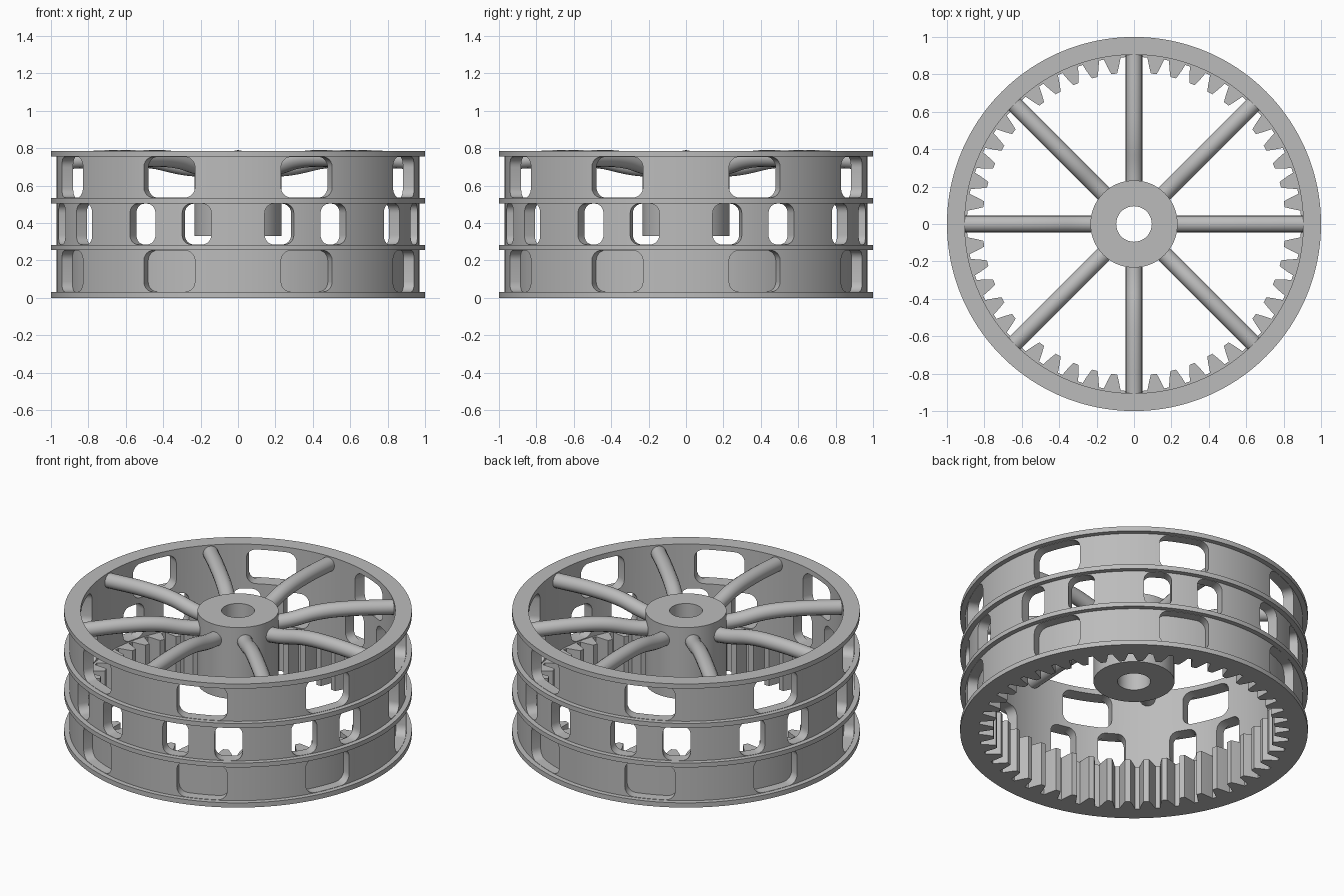
import bpy, bmesh, math
from mathutils import Matrix, Vector

if "Cube" in bpy.data.objects:
    bpy.data.objects.remove(bpy.data.objects["Cube"])

metal = bpy.data.materials.new("plain grey")
metal.diffuse_color = (0.5, 0.5, 0.5, 1)
metal.use_nodes = True
metal.node_tree.nodes["Principled BSDF"].inputs["Base Color"].default_value = metal.diffuse_color


def add_object(name, bm):
    bmesh.ops.recalc_face_normals(bm, faces=bm.faces)
    mesh = bpy.data.meshes.new(name)
    bm.to_mesh(mesh)
    bm.free()
    obj = bpy.data.objects.new(name, mesh)
    bpy.context.collection.objects.link(obj)
    mesh.materials.append(metal)
    return obj


def make_active(obj):
    bpy.ops.object.select_all(action='DESELECT')
    obj.select_set(True)
    bpy.context.view_layer.objects.active = obj


def smooth(obj):
    make_active(obj)
    bpy.ops.object.shade_smooth_by_angle(angle=math.radians(30))


def sweep(name, sections):
    """Join closed (r, z) sections, one per angle, into a ring."""
    bm = bmesh.new()
    loops = [[bm.verts.new((r * math.cos(a), r * math.sin(a), z)) for r, z in pts]
             for a, pts in sections]
    for i, cur in enumerate(loops):
        nxt = loops[(i + 1) % len(loops)]
        for j in range(len(cur)):
            k = (j + 1) % len(cur)
            bm.faces.new((cur[j], cur[k], nxt[k], nxt[j]))
    return add_object(name, bm)


def lathe(name, profile, steps):
    return sweep(name, [(math.tau * i / steps, profile) for i in range(steps)])


# Rim: thin drum with four raised flanges
INNER, WALL, OUTER, TOP = 0.905, 0.97, 1.0, 0.785
flanges = [(0.0, 0.03), (0.255, 0.283), (0.505, 0.534), (0.755, TOP)]
profile = [(INNER, 0.0)]
for i, (low, high) in enumerate(flanges):
    if i:
        profile.append((WALL, low))
    profile += [(OUTER, low), (OUTER, high)]
    if i < 3:
        profile.append((WALL, high))
profile.append((INNER, TOP))
rim = lathe("rim", profile, 192)


# Rounded window cutters, all in one helper mesh
def add_window(bm, degrees, half_w, z0, z1, radius):
    outline = []
    half_h = (z1 - z0) / 2
    for q in range(4):
        sx, sz = (1, -1, -1, 1)[q], (1, 1, -1, -1)[q]
        for s in range(7):
            a = math.radians(90 * q + 15 * s)
            outline.append((sx * (half_w - radius) + radius * math.cos(a),
                            (z0 + z1) / 2 + sz * (half_h - radius) + radius * math.sin(a)))
    turn = Matrix.Rotation(math.radians(degrees), 3, 'Z')
    ends = [[bm.verts.new(turn @ Vector((depth, t, z))) for t, z in outline]
            for depth in (0.8, 1.1)]
    n = len(outline)
    bm.faces.new(ends[0][::-1])
    bm.faces.new(ends[1])
    for i in range(n):
        j = (i + 1) % n
        bm.faces.new((ends[0][i], ends[0][j], ends[1][j], ends[1][i]))


bm = bmesh.new()
for k in range(8):
    middle = 22.5 + 45 * k
    add_window(bm, middle, 0.148, 0.032, 0.253, 0.055)
    add_window(bm, middle, 0.148, 0.536, 0.753, 0.055)
    for side in (-9.3, 9.3):
        add_window(bm, middle + side, 0.08, 0.285, 0.503, 0.05)
cutter = add_object("window_cutter", bm)
cutter.hide_render = True
cut = rim.modifiers.new("windows", 'BOOLEAN')
cut.operation = 'DIFFERENCE'
cut.solver = 'EXACT'
cut.object = cutter
make_active(rim)
bpy.ops.object.modifier_apply(modifier=cut.name)
bpy.data.objects.remove(cutter)
smooth(rim)

# Internal gear: 48 teeth pointing inward
TEETH = 48
tooth = [(-2.9, 0.893), (-2.1, 0.85), (-1.1, 0.81),
         (1.1, 0.81), (2.1, 0.85), (2.9, 0.893)]
sections = []
for t in range(TEETH):
    for offset, r in tooth:
        angle = math.radians(t * 360 / TEETH + offset)
        sections.append((angle, [(r, 0.0), (0.91, 0.0), (0.91, 0.28), (r, 0.28)]))
smooth(sweep("ring_gear", sections))

# Hub with a through bore
smooth(lathe("hub", [(0.095, 0.33), (0.233, 0.33), (0.233, TOP), (0.095, TOP)], 64))

# Eight round spokes, arched up from the hub to the rim
path = [(0.2, 0.69), (0.3, 0.702), (0.46, 0.736), (0.64, 0.745), (0.915, 0.733)]
for k in range(8):
    a = math.tau * k / 8
    curve = bpy.data.curves.new("spoke", 'CURVE')
    curve.dimensions = '3D'
    curve.bevel_depth = 0.045
    curve.bevel_resolution = 6
    curve.use_fill_caps = True
    spline = curve.splines.new('BEZIER')
    spline.resolution_u = 6
    spline.bezier_points.add(len(path) - 1)
    for point, (r, z) in zip(spline.bezier_points, path):
        point.co = (r * math.cos(a), r * math.sin(a), z)
        point.handle_left_type = point.handle_right_type = 'AUTO'
    spoke = bpy.data.objects.new(f"spoke_{k + 1}", curve)
    bpy.context.collection.objects.link(spoke)
    curve.materials.append(metal)
    make_active(spoke)
    bpy.ops.object.convert(target='MESH')
    smooth(bpy.context.view_layer.objects.active)
